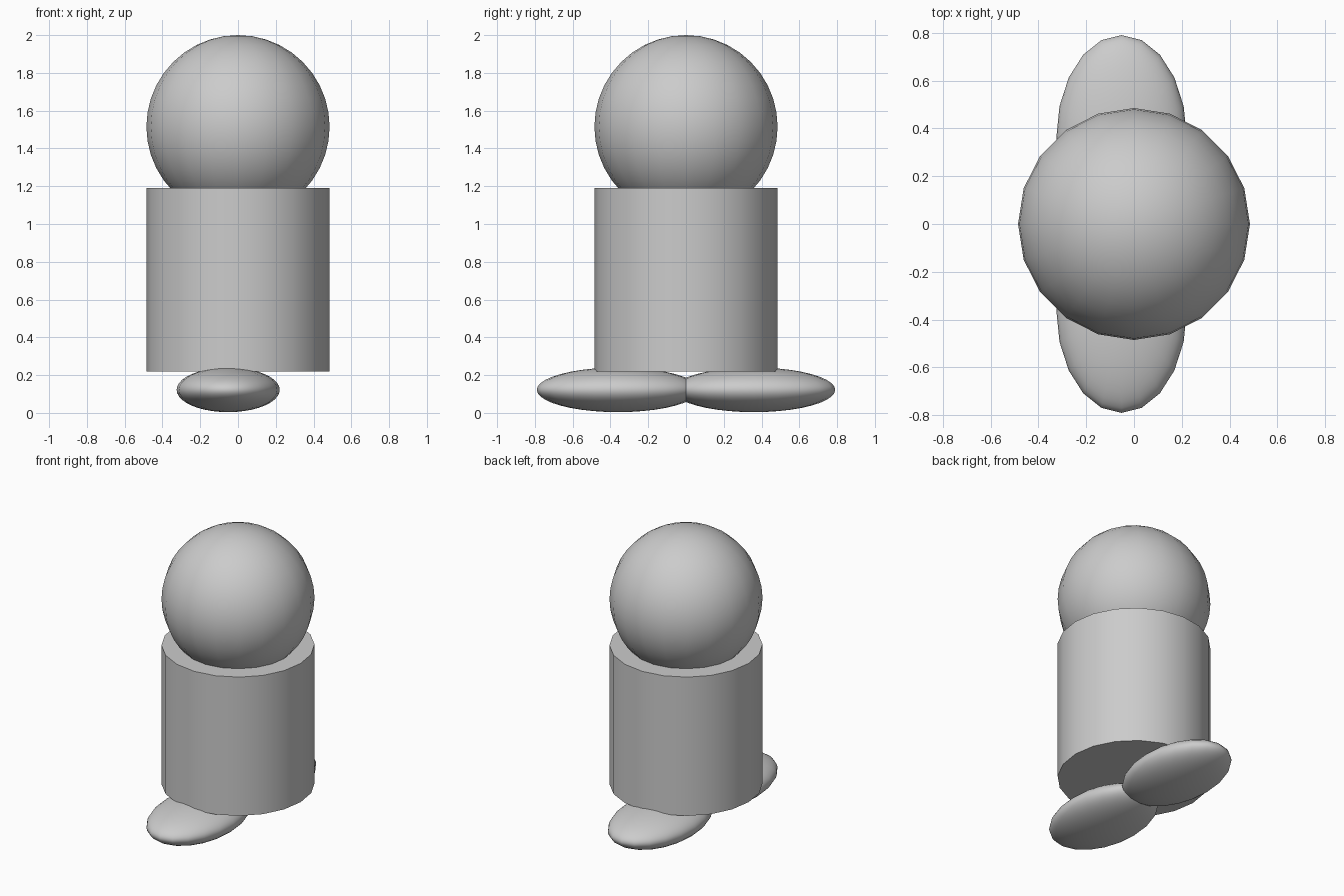
import bpy
from math import radians

cube = bpy.data.objects.get("Cube")
if cube:
    bpy.data.objects.remove(cube, do_unlink=True)

SIDES = 20
RADIUS = 0.485

# Single plain grey material
grey = bpy.data.materials.new("plain_grey")
grey.use_nodes = True
colour = (0.6, 0.6, 0.6, 1)
grey.diffuse_color = colour
grey.node_tree.nodes["Principled BSDF"].inputs["Base Color"].default_value = colour


def finish(name):
    """Name, colour and smooth the newly added part."""
    part = bpy.context.object
    part.name = name
    part.data.materials.append(grey)
    bpy.ops.object.shade_smooth_by_angle(angle=radians(30))
    return part


def ellipsoid(name, centre, radii):
    bpy.ops.mesh.primitive_uv_sphere_add(
        segments=SIDES, ring_count=SIDES, radius=1, location=centre)
    part = finish(name)
    part.scale = radii
    return part


# Body: upright drum
bpy.ops.mesh.primitive_cylinder_add(
    vertices=SIDES, radius=RADIUS, depth=0.97, location=(0, 0, 0.705))
finish("body")

# Head: ball sunk into the top of the body
ellipsoid("head", (0, 0, 2 - RADIUS), (RADIUS, RADIUS, RADIUS))

# Feet: flattened ovals, one forward and one back
for name, side in (("front_foot", -1), ("back_foot", 1)):
    ellipsoid(name, (-0.052, side * 0.36, 0.122), (0.273, 0.43, 0.118))
